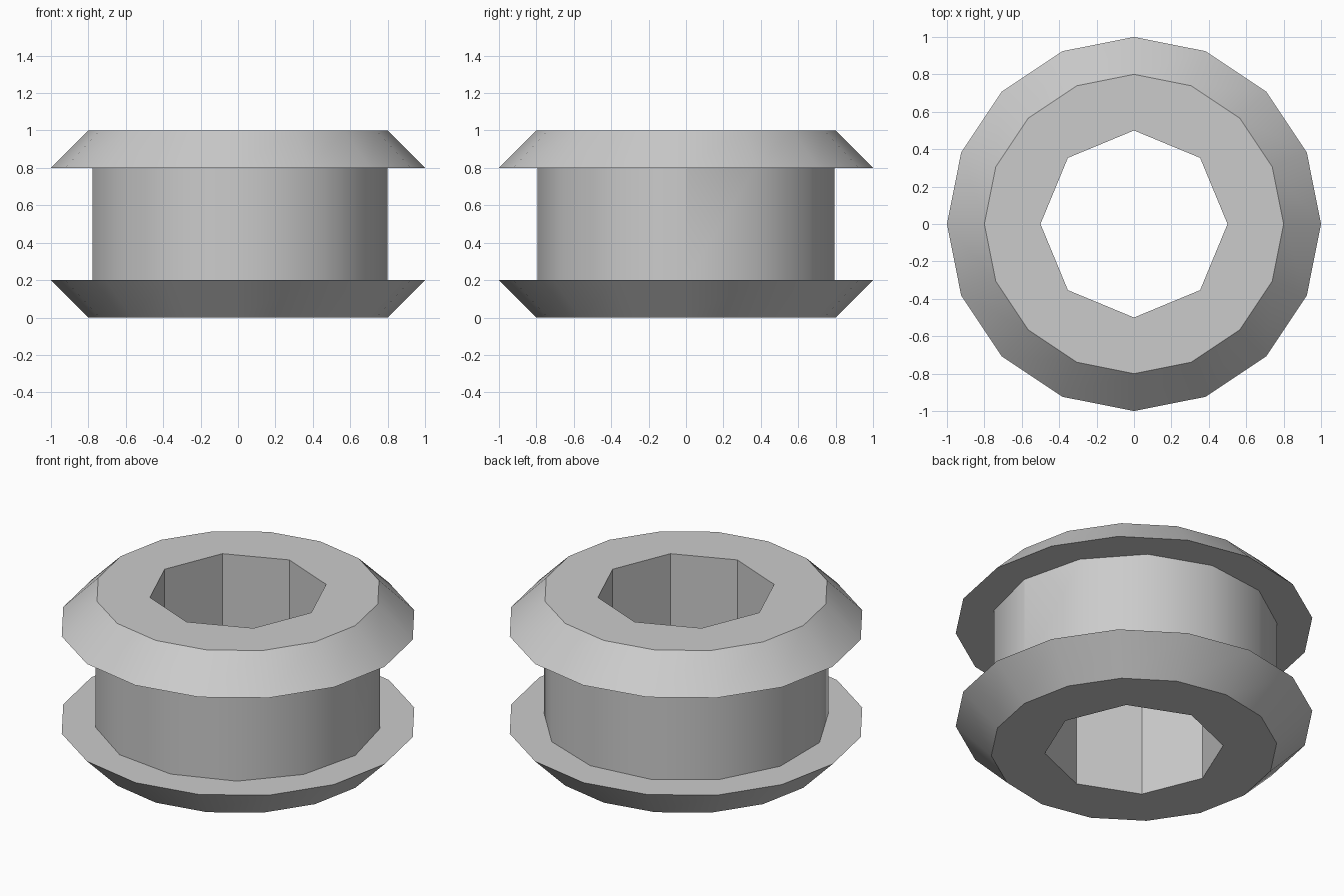
import bpy
import bmesh
import math

cube = bpy.data.objects.get("Cube")
if cube:
    bpy.data.objects.remove(cube, do_unlink=True)

# Material
grey = bpy.data.materials.new("plain grey")
grey.use_nodes = True
colour = (0.6, 0.6, 0.6, 1)
grey.diffuse_color = colour
grey.node_tree.nodes["Principled BSDF"].inputs["Base Color"].default_value = colour


def lathe(name, sides, profile):
    """Solid prism or cone from (radius, height) rings, first corner on +x."""
    bm = bmesh.new()
    rings = []
    for radius, z in profile:
        angles = [math.tau * i / sides for i in range(sides)]
        rings.append([bm.verts.new((radius * math.cos(a), radius * math.sin(a), z))
                      for a in angles])
    for low, high in zip(rings, rings[1:]):
        for i in range(sides):
            j = (i + 1) % sides
            bm.faces.new((low[i], low[j], high[j], high[i]))
    bm.faces.new(rings[0][::-1])
    bm.faces.new(rings[-1])
    mesh = bpy.data.meshes.new(name)
    bm.to_mesh(mesh)
    bm.free()
    mesh.materials.append(grey)
    obj = bpy.data.objects.new(name, mesh)
    bpy.context.collection.objects.link(obj)
    return obj


def combine(target, tool, operation):
    """Apply a boolean and remove the tool object."""
    mod = target.modifiers.new(operation, "BOOLEAN")
    mod.operation = operation
    mod.solver = "EXACT"
    mod.object = tool
    bpy.context.view_layer.objects.active = target
    bpy.ops.object.modifier_apply(modifier=mod.name)
    bpy.data.objects.remove(tool, do_unlink=True)


# Barrel, its ends sunk into both flanges
spool = lathe("spool", 13, [(0.8, 0.1), (0.8, 0.9)])

# Bevelled flanges, mirrored about mid height
combine(spool, lathe("lower_flange", 16, [(0.8, 0), (1, 0.2)]), "UNION")
combine(spool, lathe("upper_flange", 16, [(1, 0.8), (0.8, 1)]), "UNION")

# Octagonal bore right through
combine(spool, lathe("bore", 8, [(0.5, -0.2), (0.5, 1.2)]), "DIFFERENCE")

# Smooth the round walls, keep rims and bore corners sharp
bpy.ops.object.select_all(action="DESELECT")
spool.select_set(True)
bpy.context.view_layer.objects.active = spool
bpy.ops.object.shade_smooth_by_angle(angle=math.radians(30))
